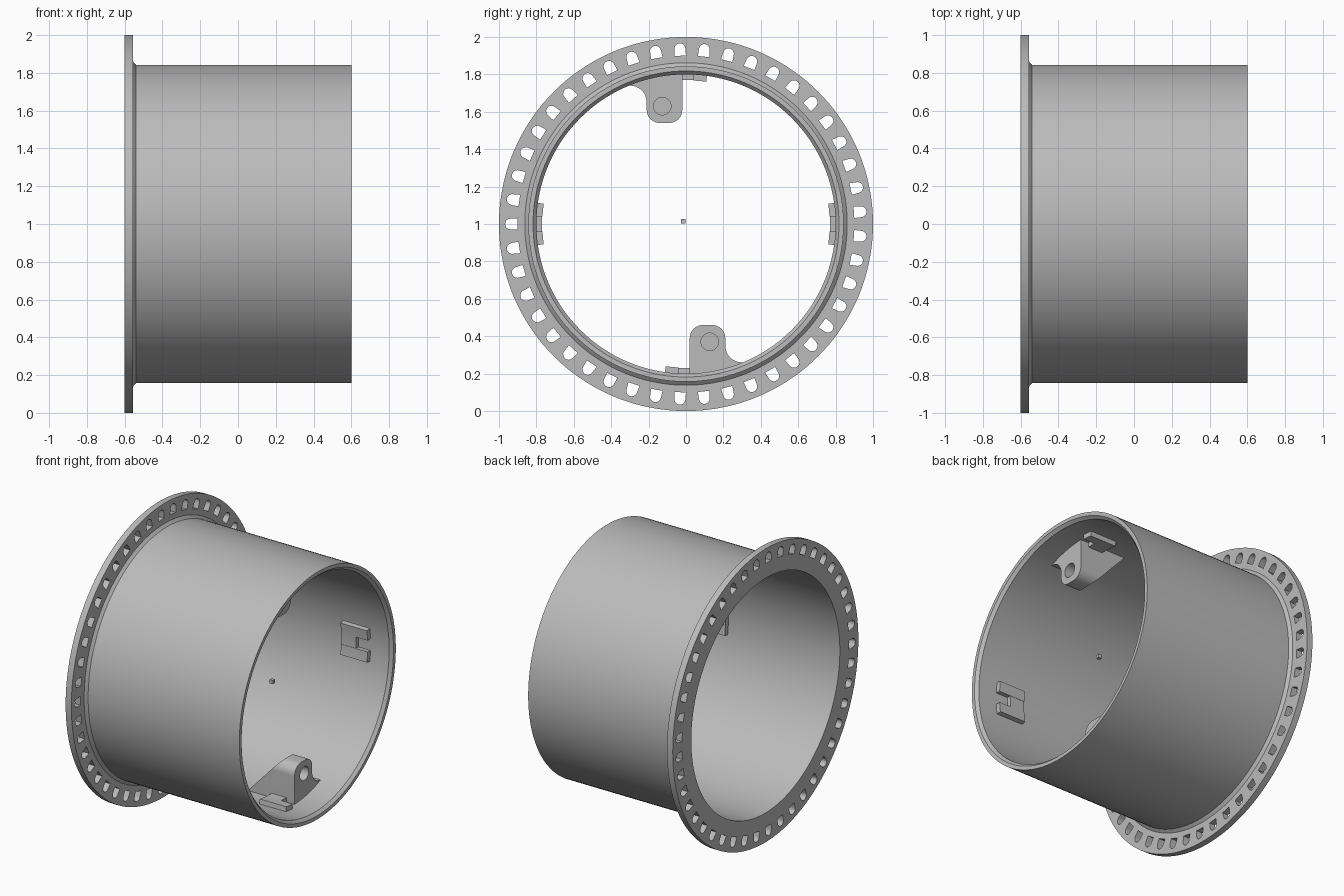
import bpy, bmesh, math
from mathutils import Matrix

old = bpy.data.objects.get("Cube")
if old:
    bpy.data.objects.remove(old)

grey = bpy.data.materials.new("plain grey")
grey.use_nodes = True
grey.diffuse_color = (0.5, 0.5, 0.5, 1)
grey.node_tree.nodes["Principled BSDF"].inputs["Base Color"].default_value = (0.5, 0.5, 0.5, 1)

AXIS_Z = 1.0


def finish(name, bm):
    """Turn a bmesh into a shaded object placed on the ring axis."""
    bmesh.ops.recalc_face_normals(bm, faces=bm.faces)
    mesh = bpy.data.meshes.new(name)
    bm.to_mesh(mesh)
    bm.free()
    mesh.materials.append(grey)
    obj = bpy.data.objects.new(name, mesh)
    obj.location.z = AXIS_Z
    bpy.context.collection.objects.link(obj)
    return obj


def select(obj):
    bpy.ops.object.select_all(action='DESELECT')
    obj.select_set(True)
    bpy.context.view_layer.objects.active = obj


def smooth(obj):
    select(obj)
    bpy.ops.object.shade_smooth_by_angle(angle=math.radians(25))


def cut(obj, cutter):
    """Subtract the cutter from the object and discard it."""
    cutter.hide_render = True
    mod = obj.modifiers.new("cut", 'BOOLEAN')
    mod.operation = 'DIFFERENCE'
    mod.solver = 'EXACT'
    mod.object = cutter
    select(obj)
    bpy.ops.object.modifier_apply(modifier=mod.name)
    bpy.data.objects.remove(cutter)


def arc(cy, cz, r, start, end, steps=10):
    angles = [math.radians(start + (end - start) * i / steps) for i in range(steps + 1)]
    return [(cy + r * math.cos(a), cz + r * math.sin(a)) for a in angles]


def prism(bm, outline, x0, x1, turn=0):
    """Extrude a (y, z) outline along x and turn it about the axis."""
    face = bm.faces.new([bm.verts.new((x0, y, z)) for y, z in outline])
    out = bmesh.ops.extrude_face_region(bm, geom=[face])
    top = [v for v in out["geom"] if isinstance(v, bmesh.types.BMVert)]
    bmesh.ops.translate(bm, verts=top, vec=(x1 - x0, 0, 0))
    bmesh.ops.rotate(bm, verts=list(face.verts) + top, cent=(0, 0, 0),
                     matrix=Matrix.Rotation(math.radians(turn), 3, 'X'))


# Flanged tube: revolved wall section
bm = bmesh.new()
section = [(-0.6, 0.8), (-0.6, 1), (-0.557, 1), (-0.557, 0.862),
           (-0.54, 0.843), (0.6, 0.843), (0.6, 0.818), (0.58, 0.8)]
verts = [bm.verts.new((x, r, 0)) for x, r in section]
edges = [bm.edges.new((verts[i - 1], verts[i])) for i in range(len(verts))]
bmesh.ops.spin(bm, geom=verts + edges, cent=(0, 0, 0), axis=(1, 0, 0),
               angle=math.tau, steps=144)
bmesh.ops.remove_doubles(bm, verts=bm.verts, dist=0.0001)
body = finish("flanged_tube", bm)

# Ring of slots, rounded on the outer side
bm = bmesh.new()
slot = [(0.9, 0.031), (0.9, -0.031)] + arc(0.938, 0, 0.029, -90, 90)
SLOTS = 45
for i in range(SLOTS):
    prism(bm, slot, -0.65, -0.5, 180 + i * 360 / SLOTS)
cut(body, finish("slot_cutter", bm))
smooth(body)


# Notched clips on the inner wall
def sector(bm, r0, a0, a1, x0, x1, turn):
    outline = arc(0, 0, r0, a0, a1, 4) + arc(0, 0, 0.81, a1, a0, 4)
    prism(bm, outline, x0, x1, turn)


for name, turn in (("left", 0), ("top", 90), ("right", 180), ("bottom", 270)):
    bm = bmesh.new()
    sector(bm, 0.768, -8.1, -2.9, 0.24, 0.44, turn)
    sector(bm, 0.77, -2.9, 2.9, 0.24, 0.35, turn)
    if name in ("left", "right"):
        sector(bm, 0.768, 2.9, 8.1, 0.24, 0.44, turn)
    smooth(finish(name + "_clip", bm))

# Wedge-backed lugs with a blind hole
lug = [(0.02, -0.81)] + arc(0.09, -0.61, 0.07, 180, 90) + arc(0.14, -0.61, 0.07, 90, 0)
lug += arc(0.3, -0.65, 0.09, 180, 270) + [(0.32, -0.75), (0.15, -0.81)]
for name, turn in (("bottom", 0), ("top", 180)):
    bm = bmesh.new()
    prism(bm, lug, 0, 0.412)
    cutting = bmesh.ops.bisect_plane(bm, geom=bm.verts[:] + bm.edges[:] + bm.faces[:],
                                     plane_co=(0.06, 0, -0.8), plane_no=(-0.26, 0, 0.24),
                                     clear_outer=True)
    rim = [e for e in cutting["geom_cut"] if isinstance(e, bmesh.types.BMEdge)]
    bmesh.ops.holes_fill(bm, edges=rim, sides=0)
    obj = finish(name + "_lug", bm)
    bm = bmesh.new()
    prism(bm, arc(0.127, -0.63, 0.047, 0, 345, 23), 0.31, 0.5)
    cut(obj, finish("hole_cutter", bm))
    obj.rotation_euler.x = math.radians(turn)
    smooth(obj)

# Tiny cube near the axis
bm = bmesh.new()
bmesh.ops.create_cube(bm, size=0.025)
bmesh.ops.translate(bm, verts=bm.verts, vec=(0.27, -0.015, 0.015))
finish("centre_cube", bm)
